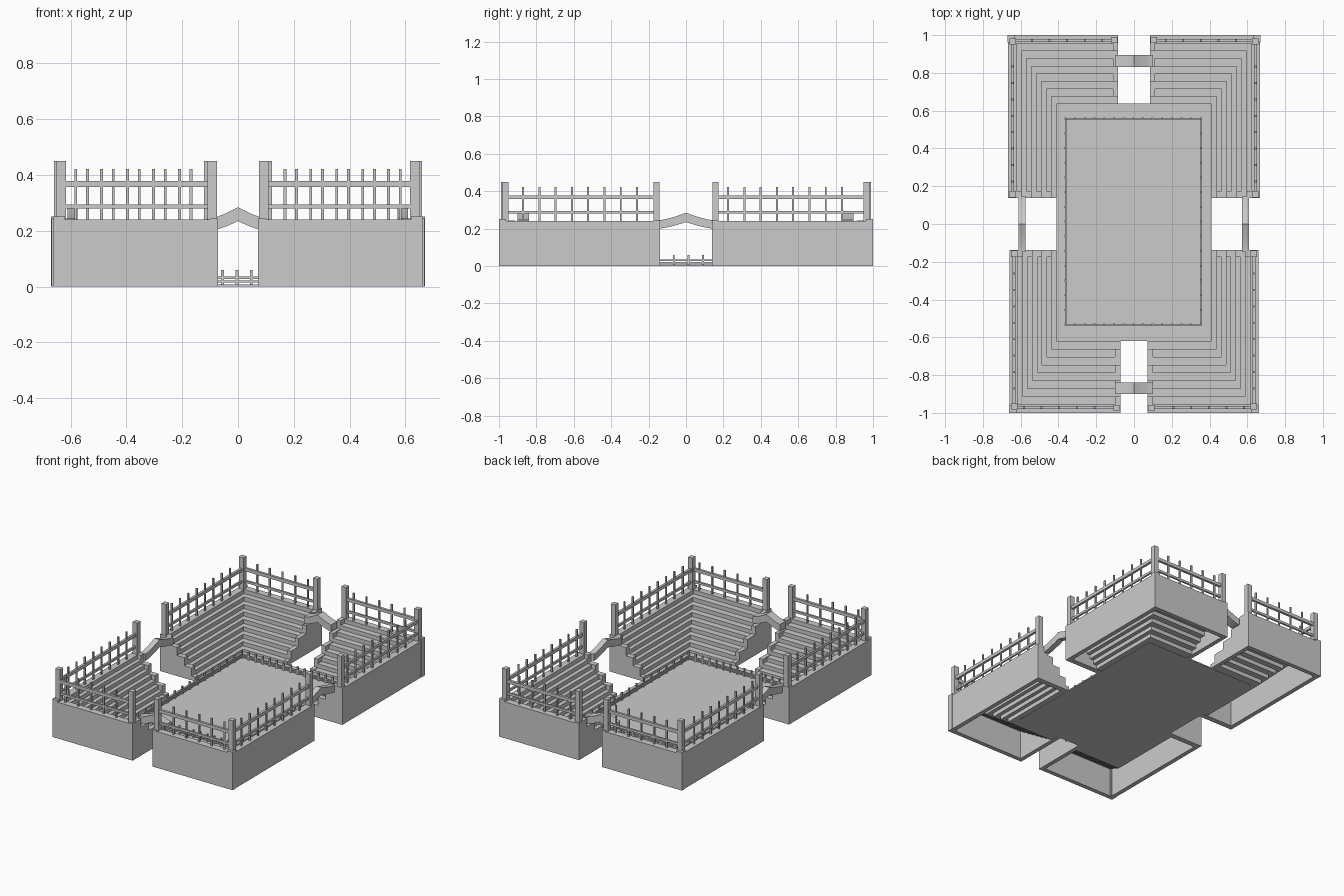
import bpy, bmesh
from mathutils import Vector

cube = bpy.data.objects.get("Cube")
if cube:
    bpy.data.objects.remove(cube, do_unlink=True)

STONE = (0.6, 0.6, 0.6, 1)
stone = bpy.data.materials.new("grey_stone")
stone.use_nodes = True
stone.diffuse_color = STONE
stone.node_tree.nodes["Principled BSDF"].inputs["Base Color"].default_value = STONE

DECK = 0.24          # height of the stand's upper walkway
STEPS = 8
RISE = 0.027
LANDING = 0.045      # walkway width


def finish(name, bm):
    bmesh.ops.recalc_face_normals(bm, faces=bm.faces)
    mesh = bpy.data.meshes.new(name)
    bm.to_mesh(mesh)
    bm.free()
    mesh.materials.append(stone)
    obj = bpy.data.objects.new(name, mesh)
    bpy.context.collection.objects.link(obj)
    return obj


def add_box(bm, a, b):
    """Box between two opposite corners."""
    a, b = Vector(a), Vector(b)
    size, mid = b - a, (a + b) / 2
    verts = bmesh.ops.create_cube(bm, size=1)["verts"]
    for v in verts:
        v.co = Vector(c * abs(s) + m for c, s, m in zip(v.co, size, mid))


def prism(name, profile, along_x, lo, hi):
    """Extrude a (horizontal, z) profile; the horizontal axis is x or y."""
    bm = bmesh.new()
    loops = []
    for w in (lo, hi):
        loops.append([bm.verts.new((h, w, z) if along_x else (w, h, z)) for h, z in profile])
    for loop in loops:
        bm.faces.new(loop)
    n = len(profile)
    for i in range(n):
        j = (i + 1) % n
        bm.faces.new((loops[0][i], loops[0][j], loops[1][j], loops[1][i]))
    return finish(name, bm)


def stair_profile():
    """Hollow stand section as (walkway share, step count, z)."""
    pts = [(0, 0, 0), (0, 0, DECK), (1, 0, DECK)]
    for k in range(1, STEPS + 1):
        z = DECK - k * RISE
        pts += [(1, k - 1, z), (1, k, z)]
    under = 0.022
    pts.append((1, STEPS, 0.002))
    for k in range(STEPS, 0, -1):
        z = max(DECK - k * RISE - under, 0.002)
        if k < STEPS:
            pts.append((1, k - 0.4, z))
        pts.append((1, k - 1.4 if k > 1 else -0.2, z))
    return pts + [(0.65, 0, DECK - RISE - under), (0.65, 0, 0)]


def fence(bm, axis, fixed, start, end, pickets):
    """Two rails with pickets between start and end."""
    def bar(u0, u1, half, z0, z1):
        a, b = (u0, fixed - half), (u1, fixed + half)
        if axis == "y":
            a, b = a[::-1], b[::-1]
        add_box(bm, (*a, z0), (*b, z1))
    bar(start, end, 0.006, 0.28, 0.295)
    bar(start, end, 0.008, 0.357, 0.378)
    for u in pickets:
        bar(u - 0.005, u + 0.005, 0.005, DECK, 0.422)


def stand(label, sx, sy, out_x, in_x, in_y, depth_y):
    out_y = 1.0
    foot_x, foot_y = 0.41, depth_y
    dx = (out_x - foot_x - LANDING) / STEPS
    dy = (out_y - foot_y - LANDING) / STEPS

    # L-shaped mitred flight of steps
    bm = bmesh.new()
    rows = []
    for a, k, z in stair_profile():
        x, y = out_x - a * LANDING - k * dx, out_y - a * LANDING - k * dy
        path = ((in_x, y), (x, y), (x, in_y))
        rows.append([bm.verts.new((sx * px, sy * py, z)) for px, py in path])
    n = len(rows)
    for i in range(n):
        r, s = rows[i], rows[(i + 1) % n]
        for c in (0, 1):
            bm.faces.new((r[c], r[c + 1], s[c + 1], s[c]))
    for c in (0, 2):
        bm.faces.new([r[c] for r in rows])
    finish(label + "_steps", bm)

    # end walls with coarse steps, two risers each
    def end_profile(outer, d, s):
        pts = [(outer, 0), (outer, DECK + 0.004)]
        for k in range(0, STEPS, 2):
            h = outer - LANDING - (k + 1) * d
            z = DECK + 0.004 - k * RISE
            pts += [(h, z), (h, z - 2 * RISE)]
        last = outer - LANDING - STEPS * d
        pts += [(last, pts[-1][1]), (last, 0)]
        return [(s * h, z) for h, z in pts]
    prism(label + "_side_end_wall", end_profile(out_x, dx, sx), True,
          sy * in_y, sy * (in_y + 0.036))
    prism(label + "_gate_end_wall", end_profile(out_y, dy, sy), False,
          sx * in_x, sx * (in_x + 0.028))

    # corner pier and posts
    bm = bmesh.new()
    add_box(bm, (sx * (out_x - 0.038), sy * (out_y - 0.038), 0),
            (sx * (out_x + 0.002), sy * out_y, DECK + 0.012))
    post = 0.033
    for px, py in ((out_x - 0.042, 0.95), (in_x + 0.004, 0.957), (out_x - 0.042, in_y + 0.003)):
        add_box(bm, (sx * px, sy * py, DECK - 0.01),
                (sx * (px + post), sy * (py + post), 0.45))
    finish(label + "_posts", bm)

    # fences on both outer edges
    bm = bmesh.new()
    first = 0.21 if sy < 0 else 0.168
    fence(bm, "x", sy * 0.972, sx * (in_x + 0.02), sx * (out_x - 0.03),
          [sx * (first + 0.093 * i) for i in range(5)])
    first = 0.262 if sy < 0 else 0.225
    fence(bm, "y", sx * (out_x - 0.025), sy * (in_y + 0.02), sy * 0.965,
          [sy * (first + 0.087 * i) for i in range(8)])
    finish(label + "_fence", bm)


for side, sx in (("left", 1), ("right", -1)):
    stand("front_" + side, sx, -1, 0.659, 0.072, 0.138, 0.62)
    stand("back_" + side, sx, 1, 0.668, 0.084, 0.138, 0.635)


# pointed arch bridges over the four gaps
def bridge(name, span, along_x, lo, hi):
    ts = [i / 8 - 1 for i in range(17)]
    top = [(t * span, 0.245 + 0.04 * (1 - abs(t)) ** 1.4) for t in ts]
    bottom = [(t * span, 0.2 + 0.035 * (1 - abs(t)) ** 1.4) for t in reversed(ts)]
    prism(name, top + bottom, along_x, lo, hi)


bridge("front_bridge", 0.1, True, -0.9, -0.84)
bridge("back_bridge", 0.1, True, 0.832, 0.895)
bridge("left_bridge", 0.145, False, 0.572, 0.609)
bridge("right_bridge", 0.145, False, -0.612, -0.575)

# playing field slab
bm = bmesh.new()
add_box(bm, (-0.41, -0.62, 0), (0.41, 0.637, 0.008))
finish("field", bm)

# low fence around the field
X0, X1, Y0, Y1 = -0.362, 0.354, -0.533, 0.558
bm = bmesh.new()
R = 0.004
for z in (0.014, 0.028):
    for y in (Y0, Y1):
        add_box(bm, (X0, y - R, z), (X1, y + R, z + 0.008))
    for x in (X0, X1):
        add_box(bm, (x - R, Y0, z), (x + R, Y1, z + 0.008))
NX, NY = 14, 14
spots = [(X0 + (X1 - X0) * i / NX, y) for i in range(NX + 1) for y in (Y0, Y1)]
spots += [(x, Y0 + (Y1 - Y0) * i / NY) for i in range(1, NY) for x in (X0, X1)]
for x, y in spots:
    add_box(bm, (x - 0.005, y - 0.005, 0.004), (x + 0.005, y + 0.005, 0.06))
finish("field_fence", bm)
